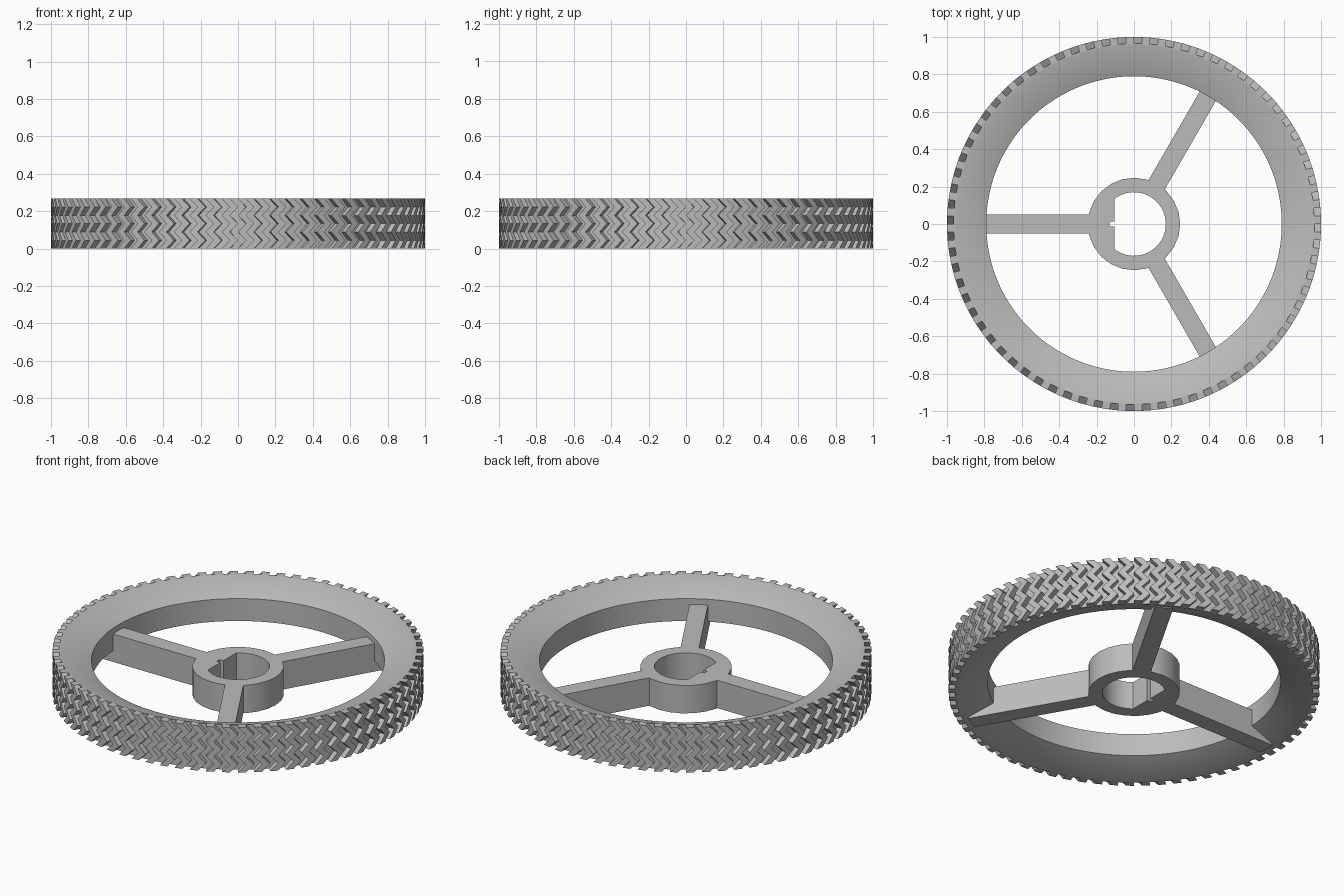
import bpy, bmesh, math
from math import cos, sin, pi, radians
from mathutils import Matrix

if "Cube" in bpy.data.objects:
    bpy.data.objects.remove(bpy.data.objects["Cube"])

HEIGHT = 0.267       # full wheel width
HUB_TOP = 0.166      # hub and spokes
SEGMENTS = 72        # ribs around the tread
ROWS = 6             # zigzag rows across the tread

grey = bpy.data.materials.new("plain_grey")
grey.use_nodes = True
colour = (0.5, 0.5, 0.5, 1)
grey.diffuse_color = colour
grey.node_tree.nodes["Principled BSDF"].inputs["Base Color"].default_value = colour


def finish(name, bm, smooth=False):
    bmesh.ops.recalc_face_normals(bm, faces=bm.faces)
    mesh = bpy.data.meshes.new(name)
    bm.to_mesh(mesh)
    bm.free()
    obj = bpy.data.objects.new(name, mesh)
    bpy.context.collection.objects.link(obj)
    mesh.materials.append(grey)
    if smooth:
        shade(obj)
    return obj


def shade(obj):
    bpy.ops.object.select_all(action='DESELECT')
    obj.select_set(True)
    bpy.context.view_layer.objects.active = obj
    bpy.ops.object.shade_smooth_by_angle(angle=radians(25))


def polar(radius, angle, z=0.0):
    return (radius * cos(angle), radius * sin(angle), z)


# Rim: closed profile spun around the axle, dished on both sides
profile = [(0.965, 0), (0.965, HEIGHT), (0.955, HEIGHT),
           (0.79, 0.2), (0.79, 0.067), (0.955, 0)]
bm = bmesh.new()
rings = [[bm.verts.new(polar(r, 2 * pi * i / 144, z)) for r, z in profile]
         for i in range(144)]
for i, ring in enumerate(rings):
    after = rings[(i + 1) % len(rings)]
    for j in range(len(profile)):
        k = (j + 1) % len(profile)
        bm.faces.new((ring[j], after[j], after[k], ring[k]))
finish("rim", bm, True)

# Tread: raised zigzag ribs running across the rim
bm = bmesh.new()
pitch = 2 * pi / SEGMENTS
for i in range(SEGMENTS):
    sections = []
    for row in range(ROWS + 1):
        start = pitch * (i + 0.5 * (row % 2))
        z = HEIGHT * row / ROWS
        corners = [(0.96, 0), (1.0, 0), (1.0, 0.5), (0.96, 0.5)]
        sections.append([bm.verts.new(polar(r, start + w * pitch, z))
                         for r, w in corners])
    for low, high in zip(sections, sections[1:]):
        for j in range(4):
            k = (j + 1) % 4
            bm.faces.new((low[j], low[k], high[k], high[j]))
    bm.faces.new(sections[0])
    bm.faces.new(sections[-1])
finish("tread", bm)

# Spokes: three bars from the hub into the lower dish
bm = bmesh.new()
for angle in (60, 180, 300):
    bar = bmesh.ops.create_cube(bm, size=1)["verts"]
    inner, outer = 0.235, 0.935
    bmesh.ops.scale(bm, vec=(outer - inner, 0.1, HUB_TOP), verts=bar)
    bmesh.ops.translate(bm, vec=((inner + outer) / 2, 0, HUB_TOP / 2), verts=bar)
    # slope the buried top end so it stays inside the rim
    for v in bar:
        if v.co.x > 0.9 and v.co.z > 0.1:
            v.co.x = 0.83
    bmesh.ops.rotate(bm, cent=(0, 0, 0), verts=bar,
                     matrix=Matrix.Rotation(radians(angle), 3, 'Z'))
finish("spokes", bm)

# Hub: round outline with a flat-sided, notched bore
outline = [polar(0.247, 2 * pi * i / 24) for i in range(24)]
flat = -0.105
limit = math.acos(flat / 0.17)
bore = [polar(0.17, -limit + 2 * limit * i / 36) for i in range(37)]
bore += [(flat, 0.014, 0), (-0.13, 0.014, 0), (-0.13, -0.014, 0), (flat, -0.014, 0)]
curve = bpy.data.curves.new("hub", 'CURVE')
curve.dimensions = '2D'
curve.fill_mode = 'BOTH'
curve.extrude = HUB_TOP / 2
for loop in (outline, bore):
    spline = curve.splines.new('POLY')
    spline.points.add(len(loop) - 1)
    for point, co in zip(spline.points, loop):
        point.co = (*co, 1)
    spline.use_cyclic_u = True
curve.materials.append(grey)
hub = bpy.data.objects.new("hub", curve)
bpy.context.collection.objects.link(hub)
hub.location.z = HUB_TOP / 2
bpy.ops.object.select_all(action='DESELECT')
hub.select_set(True)
bpy.context.view_layer.objects.active = hub
bpy.ops.object.convert(target='MESH')
hub = bpy.context.view_layer.objects.active
bm = bmesh.new()
bm.from_mesh(hub.data)
bmesh.ops.remove_doubles(bm, verts=bm.verts, dist=0.0001)
bmesh.ops.recalc_face_normals(bm, faces=bm.faces)
bm.to_mesh(hub.data)
bm.free()
shade(hub)
